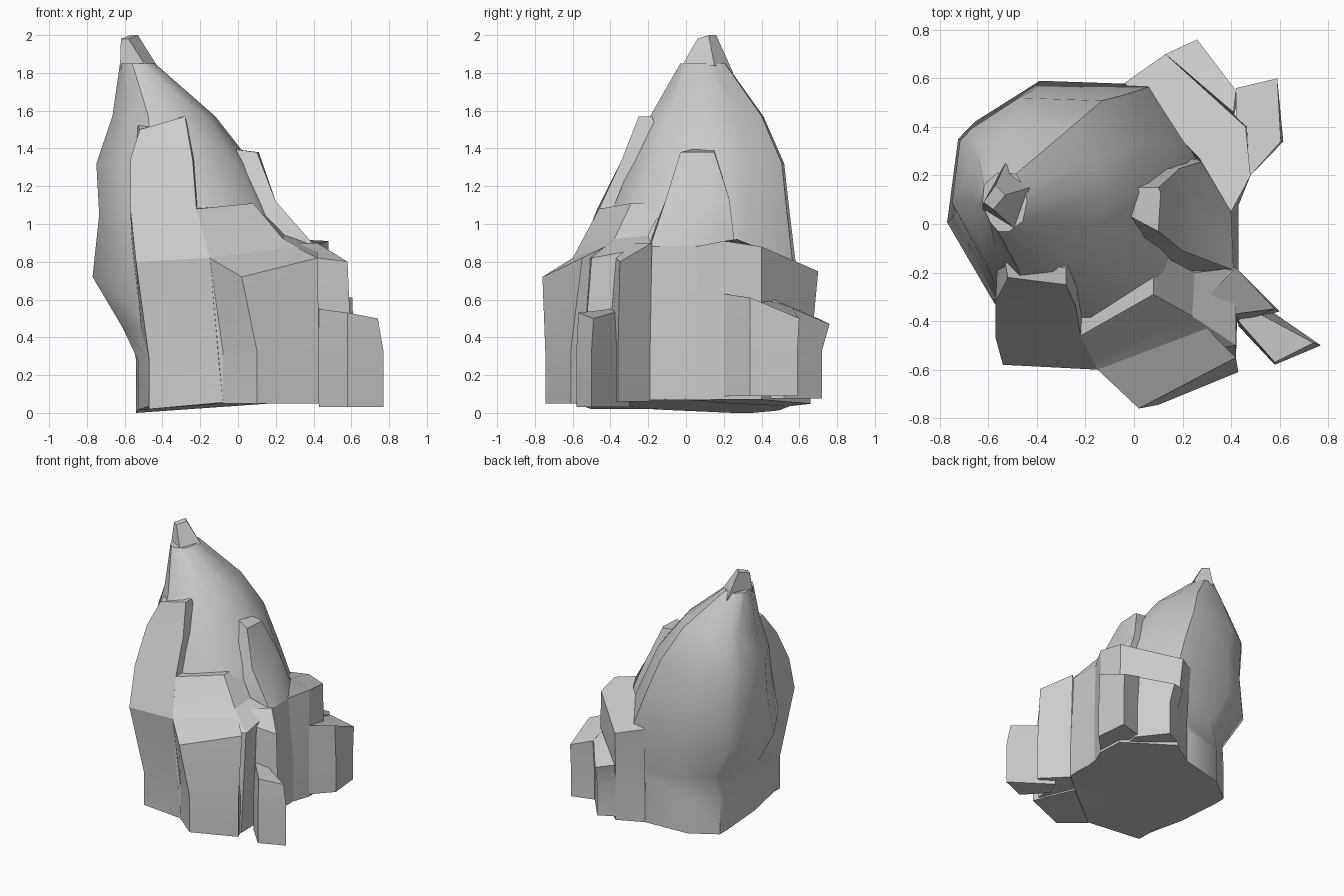
import bpy, bmesh, math


def loft(name, rings, angle=30):
    """Skin a stack of equal-count rings (bottom to top) and cap both ends."""
    bm = bmesh.new()
    vs = [[bm.verts.new(p) for p in r] for r in rings]
    n = len(rings[0])
    for a, b in zip(vs, vs[1:]):
        for i in range(n):
            j = (i + 1) % n
            bm.faces.new((a[i], a[j], b[j], b[i]))
    bm.faces.new(vs[0][::-1])
    bm.faces.new(vs[-1])
    bmesh.ops.recalc_face_normals(bm, faces=bm.faces)
    me = bpy.data.meshes.new(name)
    bm.to_mesh(me)
    bm.free()
    ob = bpy.data.objects.new(name, me)
    bpy.context.collection.objects.link(ob)
    bpy.ops.object.select_all(action='DESELECT')
    bpy.context.view_layer.objects.active = ob
    ob.select_set(True)
    bpy.ops.object.shade_smooth_by_angle(angle=math.radians(angle))
    return ob


def ground(x, y):
    """Slightly tilted underside shared by the foot of every part."""
    return .07 * (x + .54) + .05 * max(0, .2 - y) * max(0, .45 - x)


def block(name, top, base, z_base=None, z_mid=0.33):
    """Rock block: vertical foot up to z_mid, then tapering to its sloping top."""
    foot = [(x, y, ground(x, y) if z_base is None else z_base) for x, y in base]
    mid = [(x, y, z_mid) for x, y in base]
    return loft(name, [foot, mid, top], 20)


# Main spire: angular foot, then one outline fitted to each level's extents
foot = [(-.53, -.1), (-.54, .25), (-.54, .35), (-.36, .49), (-.03, .55), (.3, .4),
        (.43, .05), (.42, -.5), (-.05, -.52), (-.3, -.5), (-.47, -.49)]
outline = [(-1, -.07), (-.92, .56), (-.8, .69), (-.33, 1), (.5, .97), (.86, .52),
           (1, .05), (.8, -.65), (.2, -1), (-.3, -1), (-.66, -.68)]
levels = [(.45, -.61, .42, -.53, .54), (.72, -.77, .37, -.5, .59),
          (1.05, -.735, .21, -.4, .55), (1.32, -.75, .075, -.29, .52),
          (1.57, -.665, -.12, -.19, .41), (1.85, -.625, -.44, -.03, .21)]
rings = [[(x, y, ground(x, y)) for x, y in foot], [(x, y, .28) for x, y in foot]]
for z, x0, x1, y0, y1 in levels:
    rings.append([((x0 + x1) / 2 + u * (x1 - x0) / 2,
                   (y0 + y1) / 2 + v * (y1 - y0) / 2, z) for u, v in outline])
loft("main_spire", rings, 40)

# Pointed tip
loft("spire_tip", [
    [(-.625, .06, 1.82), (-.49, -.02, 1.84), (-.43, .15, 1.84), (-.53, .25, 1.8)],
    [(-.62, .09, 1.98), (-.58, .06, 1.98), (-.53, .12, 2), (-.57, .16, 2)]], 20)

# Tall slab on the front left
loft("front_slab", [
    [(-.47, -.5, .02), (-.08, -.6, .055), (-.08, -.1, .05), (-.47, -.1, .02)],
    [(-.47, -.5, .28), (-.08, -.6, .3), (-.08, -.1, .28), (-.5, -.1, .28)],
    [(-.54, -.58, .8), (-.15, -.6, .82), (-.15, -.1, .8), (-.56, -.1, .8)],
    [(-.57, -.47, 1.08), (-.22, -.46, 1.08), (-.2, -.1, 1.1), (-.56, -.1, 1.08)],
    [(-.57, -.32, 1.34), (-.24, -.34, 1.34), (-.22, -.1, 1.34), (-.56, -.1, 1.34)],
    [(-.52, -.22, 1.5), (-.28, -.25, 1.57), (-.28, -.18, 1.57), (-.53, -.16, 1.52)]])

# Shoulder stepping down to the right
loft("front_shoulder", [
    [(-.08, -.6, .055), (.42, -.56, .06), (.43, -.19, .07), (-.2, -.1, .05)],
    [(-.15, -.6, .82), (.42, -.5, .82), (.42, -.18, .88), (-.2, -.2, .82)],
    [(-.177, -.546, .92), (.24, -.38, .92), (.25, -.2, .94), (-.2, -.25, .92)],
    [(-.22, -.46, 1.08), (.08, -.29, 1.11), (.08, -.11, 1.11), (-.22, -.28, 1.09)]], 20)

# Blocks at the front and front right
block("front_block",
      [(-.15, -.6, .82), (.02, -.76, .72), (.42, -.55, .82), (.24, -.37, .91)],
      [(-.08, -.6), (.1, -.745), (.43, -.61), (.3, -.3)], .05)
block("front_right_wedge",
      [(.3, -.3, .9), (.42, -.37, .82), (.58, -.35, .8), (.42, -.18, .9)],
      [(.3, -.3), (.43, -.41), (.6, -.36), (.43, -.19)], .06)
block("front_right_step",
      [(.43, -.4, .55), (.58, -.57, .53), (.74, -.49, .5), (.48, -.35, .54)],
      [(.43, -.42), (.58, -.58), (.77, -.5), (.48, -.3)], .03)

# Buttress on the right side
loft("right_buttress", [
    [(.43, -.2, .07), (.43, .2, .08), (.35, .35, .08), (0, .3, .06), (0, -.2, .06)],
    [(.43, -.2, .35), (.43, .15, .4), (.35, .3, .4), (0, .3, .4), (0, -.2, .4)],
    [(.41, -.19, .88), (.4, .05, .88), (.29, .26, .88), (0, .3, .88), (0, -.2, .9)],
    [(.2, -.11, 1.12), (.2, .16, 1.12), (.19, .23, 1.13), (-.05, .22, 1.1), (-.05, -.1, 1.1)],
    [(.1, -.03, 1.38), (.11, .13, 1.38), (.1, .15, 1.38), (0, .15, 1.39), (-.05, .05, 1.4)]], 25)

# Cluster of stepped blocks at the back right
block("back_right_block",
      [(.4, .05, .88), (.48, .2, .91), (.46, .4, .88), (.13, .7, .75),
       (-.04, .58, .78), (.27, .27, .92)],
      [(.42, .05), (.48, .2), (.47, .4), (.15, .66), (-.03, .55), (.2, .2)])
block("back_low_block",
      [(.13, .7, .5), (.41, .46, .6), (.42, .55, .56), (.26, .76, .47)],
      [(.15, .66), (.4, .4), (.43, .52), (.27, .72)], .075)
block("right_low_block",
      [(.42, .3, .63), (.48, .2, .63), (.605, .34, .61), (.59, .6, .5), (.42, .56, .56)],
      [(.42, .3), (.48, .2), (.615, .34), (.59, .59), (.42, .54)], .09)
